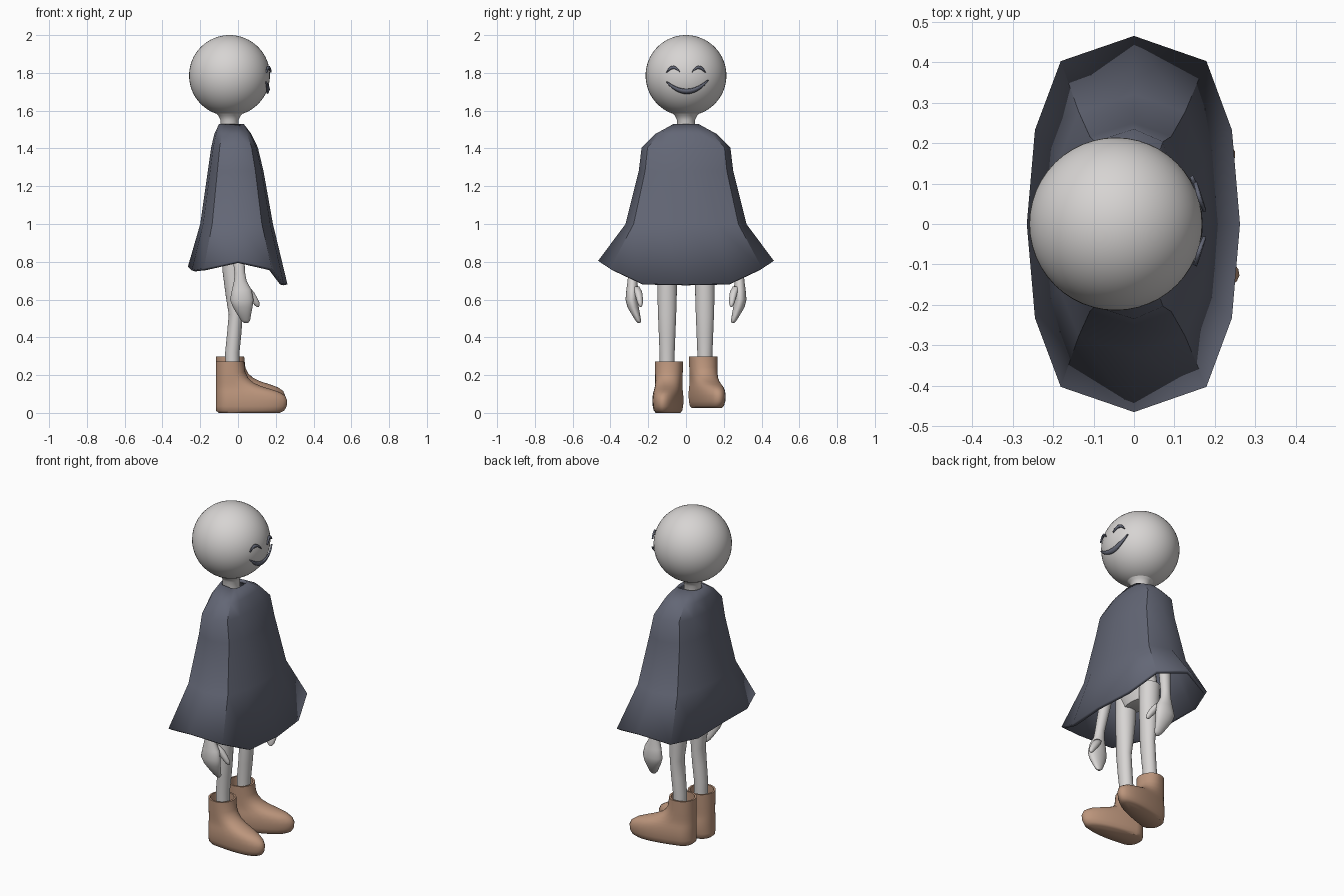
import bpy
import bmesh
from math import sin, cos, pi, sqrt, radians, copysign
from mathutils import Vector, Matrix

if "Cube" in bpy.data.objects:
    bpy.data.objects.remove(bpy.data.objects["Cube"])


def material(name, rgb):
    m = bpy.data.materials.new(name)
    m.use_nodes = True
    m.diffuse_color = (*rgb, 1)
    m.node_tree.nodes["Principled BSDF"].inputs["Base Color"].default_value = (*rgb, 1)
    return m


skin = material("pale skin", (0.68, 0.66, 0.65))
cloth = material("slate cloth", (0.125, 0.135, 0.18))
leather = material("tan leather", (0.50, 0.30, 0.20))


def finish(name, bm, mat, angle=40):
    bmesh.ops.recalc_face_normals(bm, faces=bm.faces)
    mesh = bpy.data.meshes.new(name)
    bm.to_mesh(mesh)
    bm.free()
    mesh.materials.append(mat)
    ob = bpy.data.objects.new(name, mesh)
    bpy.context.collection.objects.link(ob)
    bpy.ops.object.select_all(action="DESELECT")
    ob.select_set(True)
    bpy.context.view_layer.objects.active = ob
    bpy.ops.object.shade_smooth_by_angle(angle=radians(angle))
    return ob


def loft(name, rings, mat, caps=True, closed=True, angle=40):
    """Skin a list of equal-length point rings."""
    bm = bmesh.new()
    rows = [[bm.verts.new(p) for p in ring] for ring in rings]
    n = len(rows[0])
    for a, b in zip(rows, rows[1:]):
        for i in range(n if closed else n - 1):
            j = (i + 1) % n
            bm.faces.new((a[i], a[j], b[j], b[i]))
    if caps:
        bm.faces.new(rows[0])
        bm.faces.new(rows[-1])
    return finish(name, bm, mat, angle)


def ellipse(cx, cy, z, rx, ry, n=24):
    return [Vector((cx + rx * cos(2 * pi * i / n), cy + ry * sin(2 * pi * i / n), z))
            for i in range(n)]


def limb(name, sections, mat=skin):
    return loft(name, [ellipse(*s) for s in sections], mat, angle=60)


# Head and neck
HEAD, R = Vector((-0.045, 0, 1.786)), 0.214
bm = bmesh.new()
bmesh.ops.create_uvsphere(bm, u_segments=48, v_segments=32, radius=R,
                          matrix=Matrix.Translation(HEAD))
finish("head", bm, skin)
limb("neck", [(-0.045, 0, z, r, r) for z, r in
              ((1.4, .055), (1.5, .048), (1.55, .047), (1.575, .06), (1.605, .095))])


# Face: tapered strips laid on the head
def face_strip(name, mid, half, steps=20):
    def on_head(y, z):
        k = R + 0.008
        return Vector((HEAD.x + sqrt(k * k - y * y - (z - HEAD.z) ** 2), y, z))
    rings = []
    for i in range(steps + 1):
        t = i / steps * 2 - 1
        y, z = mid(t)
        w = half * sqrt(max(1 - t * t, 0.01))
        rings.append([on_head(y, z - w), on_head(y, z + w)])
    ob = loft(name, rings, cloth, caps=False, closed=False)
    mod = ob.modifiers.new("plate", "SOLIDIFY")
    mod.thickness = 0.009
    mod.offset = 0
    return ob


for side, label in ((-1, "right"), (1, "left")):
    face_strip(label + "_eye", lambda t: (side * .067 + .036 * t, 1.829 - .027 * t * t), .008)
face_strip("mouth", lambda t: (.008 + .11 * t, 1.702 + .055 * t * t + .005 * t), .012)

# Cape: twelve-sided sections (back, front, half width, height) down to a wavy hem
SIDES = 12
HEM = {0: .68, 1: .685, 2: .765, 3: .805, 4: .765, 5: .755, 6: .775}


def cape_ring(back, front, half, z=None):
    ring = []
    for i in range(SIDES):
        a = 2 * pi * i / SIDES
        c = copysign(abs(cos(a)) ** 0.55, cos(a)) if abs(cos(a)) > 1e-6 else 0
        x = c * (front if c > 0 else back)
        ring.append(Vector((x, half * sin(a), HEM[min(i, SIDES - i)] if z is None else z)))
    return ring


cape = loft("cape", [cape_ring(*r) for r in (
    (.10, .03, .065, 1.53), (.125, .07, .16, 1.478), (.142, .105, .235, 1.405),
    (.16, .135, .25, 1.28), (.20, .185, .32, 1.0), (.265, .262, .465))],
    cloth, caps=False, angle=38)
thick = cape.modifiers.new("thickness", "SOLIDIFY")
thick.thickness = 0.02
thick.offset = -1

# Body under the cape
limb("torso", [(-.03, 0, .80, .055, .10), (-.03, 0, .86, .07, .145), (-.025, 0, 1.05, .065, .12),
               (-.025, 0, 1.3, .07, .14), (-.04, 0, 1.42, .05, .11)])


# Boot: outlines with a round heel and a stretched toe (height, toe reach, half width)
def boot_ring(z, reach, half, heel, y, lift, turn):
    ring = []
    for i in range(32):
        a = 2 * pi * i / 32
        c = cos(a)
        x = reach * c ** 0.8 if c > 0 else heel * c
        p = Matrix.Rotation(turn, 3, "Z") @ Vector((x, half * sin(a), z))
        ring.append(p + Vector((-.043, y, lift)))
    return ring


BOOT = ((0, .265, .06), (.012, .29, .07), (.035, .303, .075), (.065, .306, .077),
        (.09, .295, .076), (.11, .265, .074), (.125, .22, .072), (.14, .17, .071),
        (.16, .125, .071), (.185, .097, .072), (.215, .082, .073), (.272, .075, .074))

for side, label, lift, turn in ((-1, "right", 0, radians(-7)), (1, "left", .026, radians(17))):
    # Legs with a slight knee bend
    limb(label + "_leg", [(x, side * .1, z, rx, ry) for z, x, rx, ry in (
        (.20, -.03, .036, .038), (.32, -.03, .038, .040), (.42, -.02, .038, .044),
        (.52, -.012, .037, .048), (.62, -.018, .047, .051), (.75, -.024, .058, .053),
        (.88, -.027, .06, .055))])

    # Hollow-topped boots
    place = (side * .09, lift, turn)
    rings = [boot_ring(z, r, w, .06 if z == 0 else .074, *place) for z, r, w in BOOT]
    rings += [boot_ring(z, .064, .064, .064, *place) for z in (.272, .21)]
    loft(label + "_boot", rings, leather, angle=50)

    # Arms ending in mitten hands
    limb(label + "_arm", [(x, side * y, z, rx, ry) for z, x, y, rx, ry in (
        (1.36, -.03, .15, .035, .04), (1.2, -.03, .19, .04, .036), (.95, -.01, .245, .035, .033),
        (.74, .01, .280, .028, .026), (.70, .012, .283, .033, .026), (.65, .02, .285, .052, .031),
        (.60, .02, .288, .062, .032), (.56, .025, .28, .052, .03), (.52, .033, .265, .036, .022),
        (.49, .040, .253, .024, .015), (.475, .043, .248, .010, .007))])
    limb(label + "_thumb", [(x, side * y, z, r, r * .8) for z, x, y, r in (
        (.67, .035, .265, .022), (.64, .058, .253, .026), (.61, .078, .247, .023),
        (.585, .094, .243, .019), (.568, .102, .241, .012), (.56, .105, .24, .004))])
